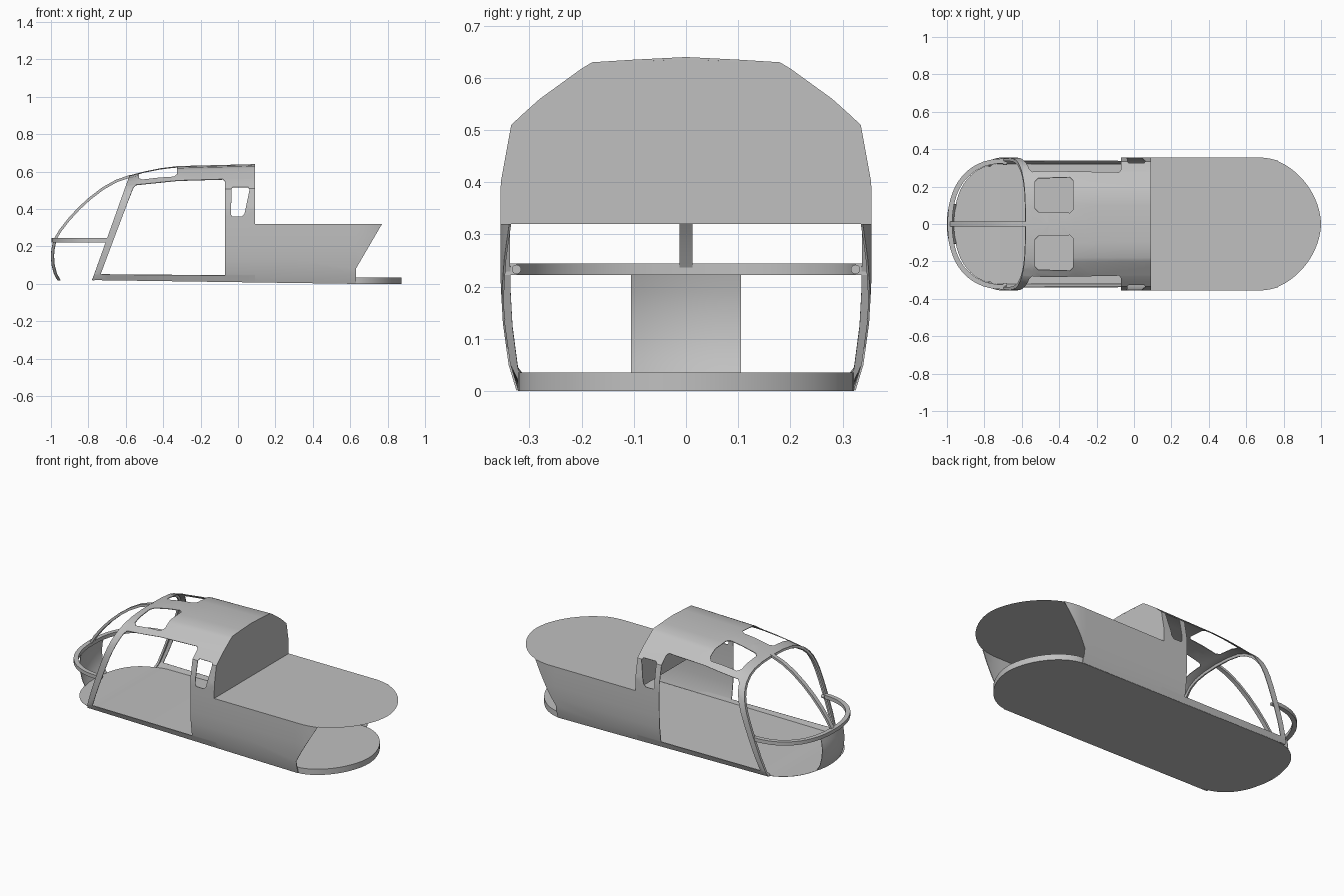
import bpy, bmesh, math
from mathutils import Vector

if "Cube" in bpy.data.objects:
    bpy.data.objects.remove(bpy.data.objects["Cube"], do_unlink=True)

grey = bpy.data.materials.new("grey")
grey.use_nodes = True
colour = (0.53, 0.53, 0.53, 1)
grey.diffuse_color = colour
grey.node_tree.nodes["Principled BSDF"].inputs["Base Color"].default_value = colour


def finish(name, bm, thickness=0):
    mesh = bpy.data.meshes.new(name)
    bm.to_mesh(mesh)
    bm.free()
    mesh.materials.append(grey)
    ob = bpy.data.objects.new(name, mesh)
    bpy.context.collection.objects.link(ob)
    bpy.ops.object.select_all(action="DESELECT")
    bpy.context.view_layer.objects.active = ob
    ob.select_set(True)
    if thickness:
        mod = ob.modifiers.new("thickness", "SOLIDIFY")
        mod.thickness = thickness
        mod.offset = -1
        bpy.ops.object.modifier_apply(modifier=mod.name)
    bpy.ops.object.shade_smooth_by_angle(angle=math.radians(30))


def loft(rows, closed=False):
    """Skin a list of equally long point rows with quads."""
    bm = bmesh.new()
    grid = [[bm.verts.new(p) for p in row] for row in rows]
    n = len(rows[0])
    for a, b in zip(grid, grid[1:]):
        for j in range(n if closed else n - 1):
            k = (j + 1) % n
            bm.faces.new((a[j], b[j], b[k], a[k]))
    if closed:
        bm.faces.new(grid[0])
        bm.faces.new(grid[-1][::-1])
    return bm


def bar(name, path, axis, across, depth):
    """Sweep a rectangle along a path; across is measured along the axis."""
    path, axis, rows = [Vector(p) for p in path], Vector(axis).normalized(), []
    for i, p in enumerate(path):
        tangent = path[min(i + 1, len(path) - 1)] - path[max(i - 1, 0)]
        a = axis * across / 2
        d = tangent.cross(axis).normalized() * depth / 2
        rows.append([p + a + d, p - a + d, p - a - d, p + a - d])
    bm = loft(rows, closed=True)
    bmesh.ops.recalc_face_normals(bm, faces=bm.faces)
    finish(name, bm)


def cut(bm, poly, k, min_z=-1):
    """Cut a convex opening, drawn in x and axis k, out of a sheet."""
    lo = [min(p[i] for p in poly) for i in (0, 1)]
    hi = [max(p[i] for p in poly) for i in (0, 1)]

    def near(f):
        for axis, l, h in ((0, lo[0], hi[0]), (k, lo[1], hi[1])):
            c = [v.co[axis] for v in f.verts]
            if max(c) < l or min(c) > h:
                return False
        return f.calc_center_median().z > min_z

    edges = list(zip(poly, poly[1:] + poly[:1]))
    for a, b in edges:
        faces = [f for f in bm.faces if near(f)]
        geom = set(faces)
        for f in faces:
            geom.update(f.edges)
            geom.update(f.verts)
        co, no = Vector((a[0], 0, 0)), Vector((b[1] - a[1], 0, 0))
        co[k], no[k] = a[1], a[0] - b[0]
        bmesh.ops.bisect_plane(bm, geom=list(geom), dist=1e-5,
                               plane_co=co, plane_no=no.normalized())
    inside = []
    for f in bm.faces:
        c = f.calc_center_median()
        s = [(b[0] - a[0]) * (c[k] - a[1]) - (b[1] - a[1]) * (c.x - a[0]) for a, b in edges]
        if c.z > min_z and (min(s) > 0 or max(s) < 0):
            inside.append(f)
    bmesh.ops.delete(bm, geom=inside, context="FACES")


def interp(table, x):
    for (x0, v0), (x1, v1) in zip(table, table[1:]):
        if x <= x1:
            return v0 + (v1 - v0) * (x - x0) / (x1 - x0)
    return table[-1][1]


def oval(t, power):
    """Point of a quarter oval; a power under one is squarer, over one sharper."""
    return math.sin(t) ** power, max(math.cos(t), 0) ** power


# Cabin shell: the faceted rear section blends into a round front hoop
SIDE = [(0.325, 0), (0.34, 0.05), (0.351, 0.13), (0.355, 0.2), (0.356, 0.28), (0.356, 0.32)]
REAR = [(0.355, 0.4), (0.345, 0.455), (0.335, 0.51), (0.308, 0.535), (0.28, 0.56),
        (0.2, 0.618), (0.18, 0.63), (0.1, 0.635), (0, 0.64)]
FRONT = [(0.353, 0.38), (0.345, 0.425), (0.33, 0.465), (0.308, 0.497), (0.28, 0.524),
         (0.235, 0.55), (0.18, 0.567), (0.1, 0.577), (0, 0.58)]
BLEND = [(-0.58, 1), (-0.5, 0.65), (-0.42, 0.38), (-0.32, 0.17), (0.09, 0)]
WIDTH = [(0.68, 1), (0.73, 0.98), (0.78, 0.945)]


def section(x):
    t = interp(BLEND, max(x, -0.58))
    w = interp(WIDTH, max(x, 0.68))
    base = max(0.02 * (0.62 - x) / 1.4, 0)
    half = [(x, y * w, max(z, base)) for y, z in SIDE]
    for (y0, z0), (y1, z1) in zip(REAR, FRONT):
        half.append((x, (y0 + (y1 - y0) * t) * w, z0 + (z1 - z0) * t))
    return half + [(x, -y, z) for x, y, z in half[-2::-1]]


stations = [0.78, 0.73, 0.68, 0.3, 0.09, -0.07, -0.2, -0.32, -0.37, -0.42, -0.46, -0.5, -0.54, -0.58, -0.7, -0.8]
shell = loft([section(x) for x in stations])
# Slanted front hoop
HOOP_NORMAL = Vector((-0.56, 0, 0.2)).normalized()
bmesh.ops.bisect_plane(shell, geom=shell.verts[:] + shell.edges[:] + shell.faces[:],
                       plane_co=(-0.58, 0, 0.58), plane_no=HOOP_NORMAL, clear_outer=True)
# Cutaway above the rear deck, raked tail, door openings and side windows
cut(shell, [(0.09, 0.32), (0.9, 0.32), (0.9, 0.7), (0.09, 0.7)], 2)
cut(shell, [(0.77, 0.32), (0.9, 0.32), (0.9, -0.1), (0.63, -0.1), (0.63, 0.08)], 2)
cut(shell, [(-0.735, 0.05), (-0.56, 0.515), (-0.545, 0.53), (-0.32, 0.553),
            (-0.08, 0.56), (-0.07, 0.55), (-0.07, 0.045)], 2)
cut(shell, [(-0.035, 0.51), (-0.028, 0.517), (0.055, 0.517), (0.062, 0.505), (0.035, 0.375),
            (0.02, 0.36), (-0.03, 0.36), (-0.037, 0.37)], 2)
# Roof windows
for s in (1, -1):
    x0, x1, y0, y1, r = -0.53, -0.325, 0.06, 0.25, 0.018
    pane = [(x0 + r, y0 + 0.005), (x1 - r, y0), (x1, y0 + r), (x1, y1 - r), (x1 - r, y1),
            (x0 + r, y1 - 0.005), (x0, y1 - r - 0.005), (x0, y0 + r + 0.005)]
    cut(shell, [(x, s * y) for x, y in pane], 1, min_z=0.4)
finish("cabin_shell", shell, 0.004)

# Inner flange behind the hoop edge
flange = [(-0.574 + (z - 0.58) / 2.8, y * 0.967, max(z - 0.008, 0.022)) for x, y, z in section(-0.8)]
bar("hoop_flange", flange, HOOP_NORMAL, 0.012, 0.014)

# Rear bulkhead
bm = bmesh.new()
wall = [p for p in section(0.09) if p[2] >= 0.32]
bm.faces.new([bm.verts.new(p) for p in wall][::-1])
finish("rear_bulkhead", bm)

# Rear deck: a flat sheet with a rounded end
quarter = [math.pi / 2 * i / 14 for i in range(15)]
tail = [oval(t, 1.1) for t in quarter]
bm = bmesh.new()
outline = [(0.09, 0.355)] + [(0.68 + 0.32 * u, 0.355 * v) for u, v in tail]
outline += [(x, -y) for x, y in outline[-2::-1]]
bm.faces.new([bm.verts.new((x, y, 0.32)) for x, y in outline][::-1])
bmesh.ops.reverse_faces(bm, faces=bm.faces)
bmesh.ops.recalc_face_normals(bm, faces=bm.faces)
finish("rear_deck", bm)

# Floor: a slab with rounded ends, thinning to a sheet in the nose
nose = [oval(t, 0.87) for t in quarter]
plan = [(-0.7 - 0.262 * u, 0.322 * v) for u, v in nose[::-1]]
plan += [(0.62 + 0.255 * u, 0.322 * v) for u, v in tail]
rows = []
for x, y in plan:
    y = max(y, 0.001)
    top = interp([(-1, 0.021), (-0.78, 0.021), (-0.6, 0.035), (1, 0.035)], x)
    low = interp([(-1, 0.02), (-0.75, 0.02), (0.62, 0), (1, 0)], x)
    rows.append([(x, y, top), (x, -y, top), (x, -y, low), (x, y, low)])
bm = loft(rows, closed=True)
bmesh.ops.recalc_face_normals(bm, faces=bm.faces)
finish("floor", bm)

# Nose ring, centre spine and lower nose panel
ring = [(-0.69 - 0.294 * u, 0.337 * v, 0.233) for u, v in nose]
ring += [(x, -y, z) for x, y, z in ring[-2::-1]]
bar("nose_ring", ring, (0, 0, 1), 0.022, 0.026)
spine = [(-0.572, 0.577), (-0.65, 0.55), (-0.72, 0.511), (-0.79, 0.458), (-0.85, 0.403),
         (-0.905, 0.343), (-0.95, 0.285), (-0.98, 0.235)]
bar("windscreen_spine", [(x, 0, z) for x, z in spine], (0, 1, 0), 0.025, 0.014)

profile = [(-0.986, 0.225), (-0.994, 0.19), (-0.998, 0.15), (-0.994, 0.1), (-0.982, 0.055), (-0.963, 0.02)]
across = [0.105 * i / 5 for i in range(-5, 6)]
bm = loft([[(x + 0.29 * (1 - math.sqrt(1 - (y / 0.335) ** 2)), y, z) for y in across] for x, z in profile])
finish("lower_nose_panel", bm, 0.003)
for side, s in (("left", 1), ("right", -1)):
    # Mounting lug where the nose ring meets the door post
    bm = bmesh.new()
    bmesh.ops.create_cone(bm, cap_ends=True, segments=16, radius1=0.009, radius2=0.009, depth=0.02)
    bmesh.ops.rotate(bm, verts=bm.verts, matrix=Vector((0, 0, 1)).rotation_difference(Vector((1, 0, 0))).to_matrix())
    bmesh.ops.translate(bm, verts=bm.verts, vec=(-0.69, s * 0.325, 0.233))
    finish(side + "_ring_lug", bm)
